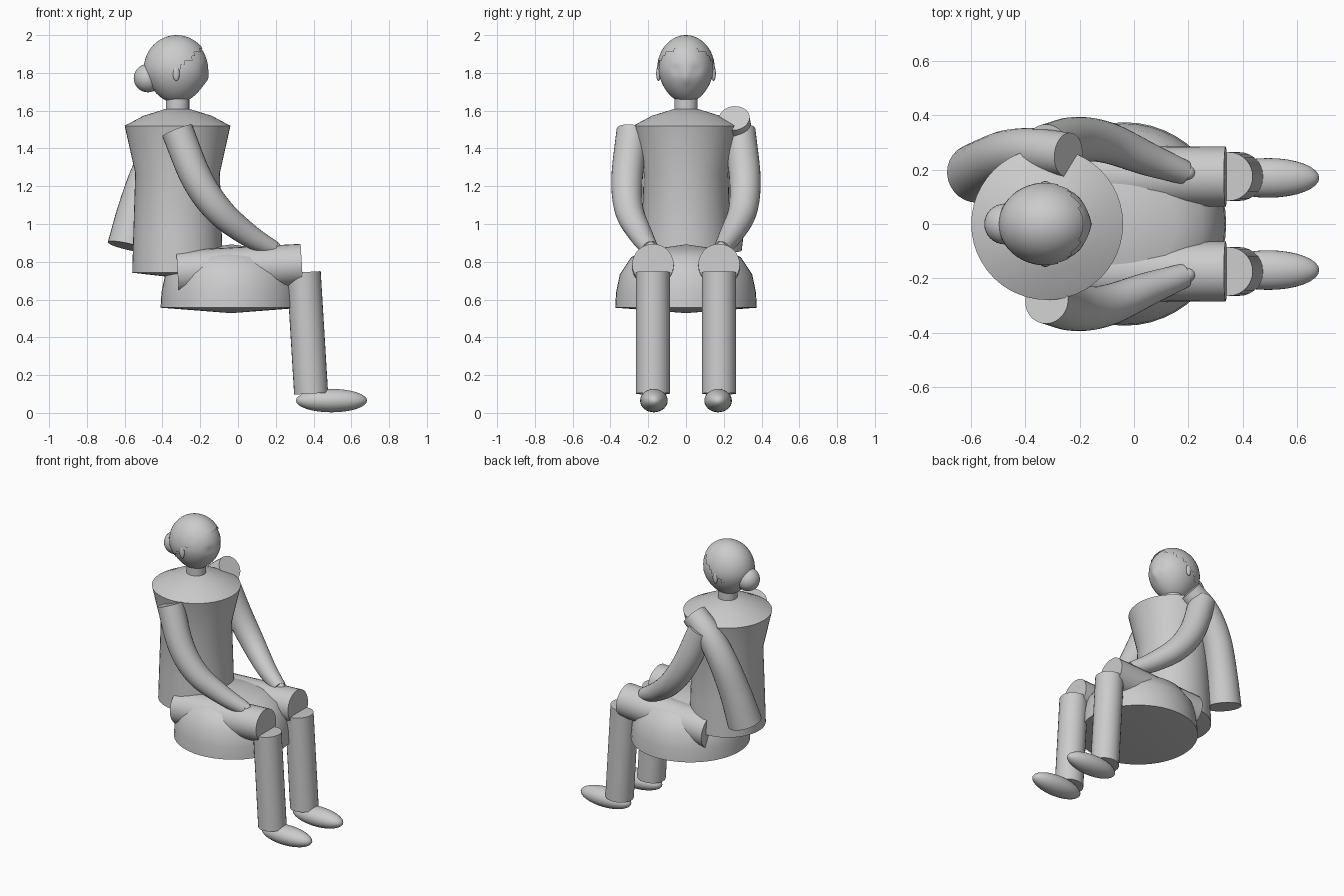
import bpy, bmesh, math
from mathutils import Vector, Matrix

if "Cube" in bpy.data.objects:
    bpy.data.objects.remove(bpy.data.objects["Cube"])


def finish(bm, name, angle=40):
    bmesh.ops.recalc_face_normals(bm, faces=bm.faces)
    me = bpy.data.meshes.new(name)
    bm.to_mesh(me)
    bm.free()
    ob = bpy.data.objects.new(name, me)
    bpy.context.collection.objects.link(ob)
    bpy.ops.object.select_all(action='DESELECT')
    ob.select_set(True)
    bpy.context.view_layer.objects.active = ob
    bpy.ops.object.shade_smooth_by_angle(angle=math.radians(angle))
    return ob


def loft(name, rings, caps=(None, None), angle=40):
    """Skin a list of point rings; each cap is a flat face or a fan to a point."""
    bm = bmesh.new()
    vs = [[bm.verts.new(p) for p in r] for r in rings]
    n = len(vs[0])
    for a, b in zip(vs, vs[1:]):
        for i in range(n):
            j = (i + 1) % n
            bm.faces.new((a[i], a[j], b[j], b[i]))
    for ring, cap in ((vs[0], caps[0]), (vs[-1], caps[1])):
        if cap is None:
            bm.faces.new(ring)
        else:
            tip = bm.verts.new(cap)
            for i in range(n):
                bm.faces.new((ring[i], ring[(i + 1) % n], tip))
    return finish(bm, name, angle)


def lathe(name, cx, profile, bottom, top, n=48):
    rings = [[(cx + r * math.cos(2 * math.pi * i / n), r * math.sin(2 * math.pi * i / n), z)
              for i in range(n)] for r, z in profile]
    return loft(name, rings, ((cx, 0, bottom), (cx, 0, top)))


def tube(name, pts, radii, n=28, steps=6):
    """Tapered tube through a smooth (Catmull-Rom) path."""
    P = [Vector(p).to_4d() for p in pts]
    for p, r in zip(P, radii):
        p[3] = r
    P = [2 * P[0] - P[1]] + P + [2 * P[-1] - P[-2]]
    path = []
    for k in range(1, len(P) - 2):
        a, b, c, d = P[k - 1:k + 3]
        for s in range(steps):
            t = s / steps
            path.append(0.5 * (2 * b + (c - a) * t + (2 * a - 5 * b + 4 * c - d) * t * t
                               + (3 * b - a - 3 * c + d) * t ** 3))
    path.append(P[-2])
    rings = []
    for i, p in enumerate(path):
        d = (path[min(i + 1, len(path) - 1)] - path[max(i - 1, 0)]).to_3d().normalized()
        u = d.cross(Vector((0, 1, 0))).normalized()
        v = d.cross(u)
        c = p.to_3d()
        rings.append([c + p[3] * (u * math.cos(2 * math.pi * j / n) + v * math.sin(2 * math.pi * j / n))
                      for j in range(n)])
    caps = [path[0].to_3d(), path[-1].to_3d()]
    return loft(name, rings, caps)


def ball(name, loc, scale, shape=None, keep=None, seg=48):
    bm = bmesh.new()
    bmesh.ops.create_uvsphere(bm, u_segments=seg, v_segments=seg // 2, radius=1)
    for v in bm.verts:
        if shape:
            v.co = shape(v.co.copy())
        v.co = Vector(loc) + Vector(a * b for a, b in zip(v.co, scale))
    if keep:
        bad = [f for f in bm.faces if not keep(f.calc_center_median())]
        bmesh.ops.delete(bm, geom=bad, context='FACES')
    return finish(bm, name, 60)


# head: egg narrowed towards the chin, with nose and eye sockets
def egg(p):
    k = 1 - 0.16 * max(0, -p.z) ** 1.5
    return Vector((p.x * k, p.y * k, p.z))


def face(p):
    q = egg(p)
    if p.x > 0:
        q.x += 0.06 * math.exp(-(p.y / 0.12) ** 2 - ((p.z + 0.27) / 0.16) ** 2)
        q.x -= 0.05 * math.exp(-((abs(p.y) - 0.38) / 0.18) ** 2 - (p.z / 0.12) ** 2)
    return q


ball("head", (-0.325, 0, 1.817), (0.167, 0.145, 0.178), face, seg=64)
ball("hair", (-0.325, 0, 1.82), (0.174, 0.153, 0.18), egg,
     lambda c: c.z - 1.69 > 0.85 * (c.x + 0.47))
ball("hair_bun", (-0.477, 0, 1.772), (0.075, 0.075, 0.075), seg=32)

# neck and torso
lathe("neck", -0.32, [(0.062, 1.56), (0.062, 1.69)], 1.56, 1.69)
lathe("torso", -0.32, [(0.24, 0.742), (0.234, 0.95), (0.224, 1.27), (0.28, 1.52), (0.18, 1.573),
                       (0.06, 1.61)], 0.715, 1.615)

# wide skirt over the lap
lathe("skirt", -0.035, [(0.375, 0.557), (0.37, 0.64), (0.35, 0.735), (0.29, 0.825), (0.19, 0.865)],
      0.528, 0.892)

for side, s in (("right", -1), ("left", 1)):
    # legs
    tube(side + "_thigh", [(-0.32, s * 0.175, 0.745), (0.338, s * 0.175, 0.785)], [0.115, 0.11])
    tube(side + "_shin", [(0.348, s * 0.175, 0.745), (0.387, s * 0.175, 0.102)], [0.09, 0.09])
    ball(side + "_foot", (0.495, s * 0.17, 0.065), (0.188, 0.073, 0.062), seg=32)
    # arms resting on the thighs
    tube(side + "_arm",
         [(-0.322, s * 0.283, 1.495), (-0.218, s * 0.312, 1.24), (-0.10, s * 0.3, 1.07),
          (0.05, s * 0.24, 0.945), (0.185, s * 0.19, 0.868)],
         [0.085, 0.083, 0.076, 0.062, 0.045])
    ball(side + "_hand", (0.195, s * 0.188, 0.872), (0.033, 0.028, 0.036), seg=24)
    ball(side + "_ear", (-0.327, s * 0.146, 1.797), (0.018, 0.012, 0.04), seg=24)

# cloth draped over the left shoulder and down the back
tube("shoulder_cloth",
     [(-0.242, 0.255, 1.56), (-0.37, 0.268, 1.45), (-0.465, 0.255, 1.29), (-0.535, 0.22, 1.08),
      (-0.582, 0.187, 0.88)], [0.082, 0.085, 0.092, 0.1, 0.11])
